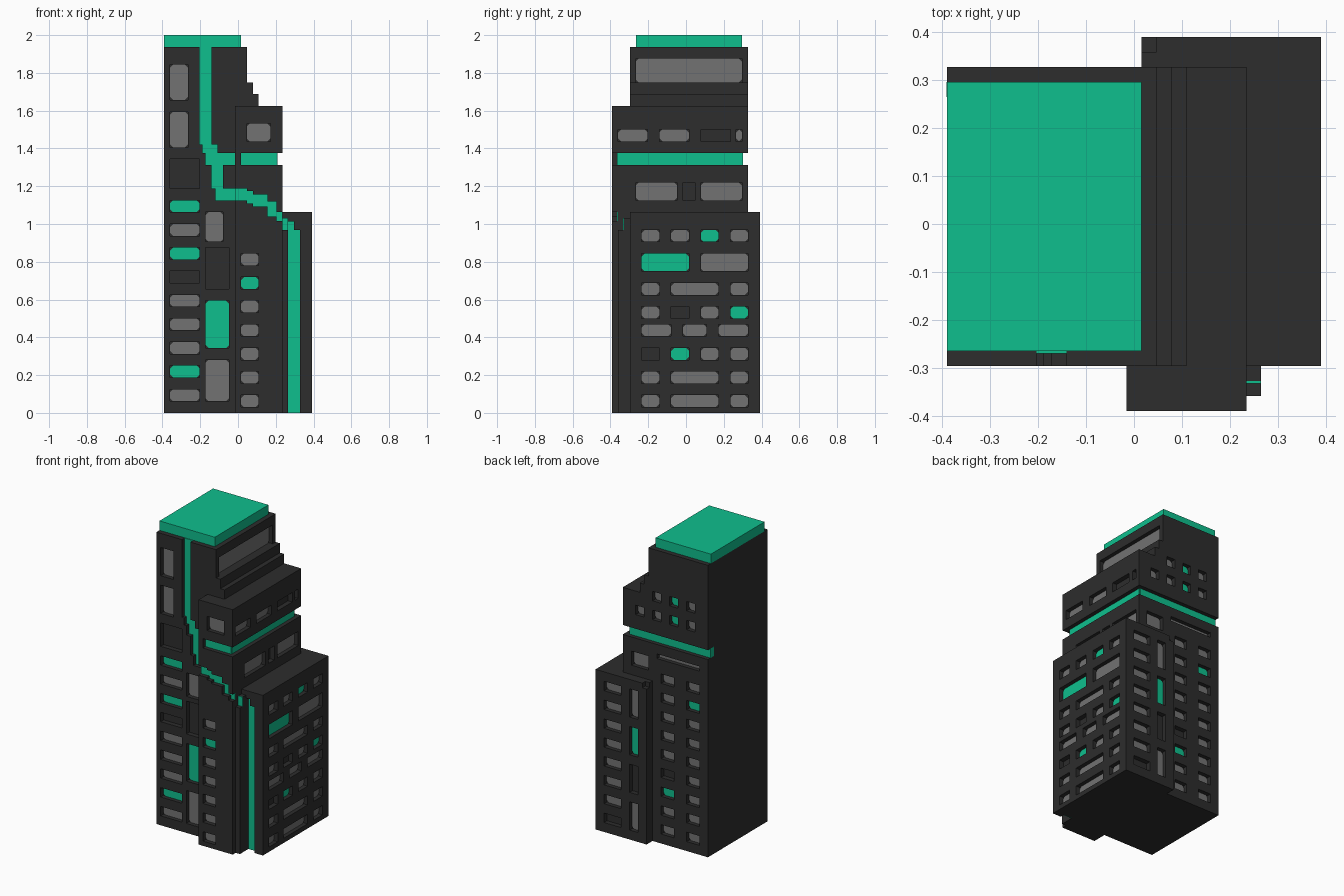
import bpy, bmesh

if "Cube" in bpy.data.objects:
    bpy.data.objects.remove(bpy.data.objects["Cube"], do_unlink=True)

U = 2 / 64          # grid unit: the building is 25 x 25 x 64 units
HALF = 12.5
PANE = 0.15         # pane thickness in units


def material(name, rgb):
    m = bpy.data.materials.new(name)
    m.use_nodes = True
    m.diffuse_color = (*rgb, 1)
    b = m.node_tree.nodes["Principled BSDF"]
    b.inputs["Base Color"].default_value = (*rgb, 1)
    b.inputs["Roughness"].default_value = 0.8
    return m


DARK = material("charcoal", (0.026, 0.026, 0.026))
GREY = material("grey glass", (0.17, 0.17, 0.17))
GREEN = material("green", (0.0048, 0.52, 0.27))


def prism(bm, pts, axis, lo, hi):
    """Extrude a 2D outline (grid units) along an axis."""
    def pos(p, d):
        a, b = p
        x, y, z = {"x": (d, a, b), "y": (a, d, b), "z": (a, b, d)}[axis]
        return ((x - HALF) * U, (y - HALF) * U, z * U)
    bottom = [bm.verts.new(pos(p, lo)) for p in pts]
    top = [bm.verts.new(pos(p, hi)) for p in pts]
    n = len(pts)
    faces = [bm.faces.new(bottom), bm.faces.new(top)]
    for i in range(n):
        j = (i + 1) % n
        faces.append(bm.faces.new((bottom[i], bottom[j], top[j], top[i])))
    bmesh.ops.recalc_face_normals(bm, faces=faces)


def rect(a0, a1, b0, b1, c=0):
    """Rectangle outline, optionally with cut corners."""
    if not c:
        return [(a0, b0), (a1, b0), (a1, b1), (a0, b1)]
    return [(a0 + c, b0), (a1 - c, b0), (a1, b0 + c), (a1, b1 - c),
            (a1 - c, b1), (a0 + c, b1), (a0, b1 - c), (a0, b0 + c)]


def to_object(bm, name, mat):
    me = bpy.data.meshes.new(name)
    bm.to_mesh(me)
    bm.free()
    me.materials.append(mat)
    ob = bpy.data.objects.new(name, me)
    bpy.context.collection.objects.link(ob)
    return ob


def solid(name, pts, axis, lo, hi, mat=DARK):
    bm = bmesh.new()
    prism(bm, pts, axis, lo, hi)
    return to_object(bm, name, mat)


# Main masses
blocks = {
    "tower": solid("tower", [(0, 0), (12, 0), (12, 52), (16, 52), (16, 54), (15, 54),
                             (15, 56), (14, 56), (14, 62), (0, 62)], "y", 3, 23),
    "middle": solid("middle_block", rect(12, 20, 0, 23), "z", 0, 52),
    "low": solid("low_block", [(20, 3), (25, 3), (25, 25), (13, 25), (13, 23), (20, 23)],
                 "z", 0, 34),
    "pilaster": solid("pilaster", rect(20, 21, 1, 3), "z", 0, 33),
}
solid("roof_slab", rect(0, 13, 4, 22), "z", 62, 64, GREEN)

cutters = {k: bmesh.new() for k in blocks}
panes = {"grey": bmesh.new(), "green": bmesh.new()}
FACES = {"front": ("y", 1), "back": ("y", -1), "side": ("x", -1)}


def cut(block, face, s, r):
    """Recess one unit deep in a wall whose surface is at s."""
    axis, d = FACES[face]
    prism(cutters[block], rect(*r), axis, *sorted((s - 0.4 * d, s + d)))


def pane(face, s, r, col, chamfer=0.0):
    axis, d = FACES[face]
    prism(panes[col], rect(*r, chamfer), axis, *sorted((s + d, s + d * (1 - PANE))))


def windows(names, face, s, rows):
    """rows: (a0, a1, z0, z1, colour); colour None leaves a dark niche."""
    for a0, a1, z0, z1, col in rows:
        for n in names.split():
            cut(n, face, s, (a0, a1, z0, z1))
        if col:
            pane(face, s, (a0, a1, z0, z1), col, 0.5)


G, E, N = "grey", "green", None

# Tower front windows
windows("tower", "front", 3, [(1, 4, 53, 59, G), (1, 4, 45, 51, G), (1, 6, 38, 43, N),
                              (7, 11, 2, 9, G), (7, 11, 11, 19, E), (7, 11, 21, 28, N),
                              (7, 10, 29, 34, G)])
windows("tower", "front", 3, [(1, 6, 2 + 4 * r, 4 + 4 * r, c) for r, c in
                              enumerate((G, E, G, G, G, N, E, G, E))])
# Middle block front windows
windows("middle", "front", 0, [(13, 16, 1 + 4 * r, 3 + 4 * r, E if r == 5 else G)
                               for r in range(7)])
windows("middle", "front", 0, [(14, 18, 46, 49, G)])

# Side windows, upper floors
windows("tower", "side", 14, [(4, 22, 56, 60, G)])
windows("middle", "side", 20, [(1, 6, 46, 48, G), (8, 13, 46, 48, G), (15, 20, 46, 48, N),
                               (21, 22, 46, 48, G), (4, 11, 36, 39, G), (12, 14, 36, 39, N),
                               (15, 22, 36, 39, G)])
# Side windows, low block
four = [(5, 8), (10, 13), (15, 18), (20, 23)]
wide = [(5, 8), (10, 18), (20, 23)]
floors = [(1, 3, wide, (G, G, G)), (5, 7, wide, (G, G, G)), (9, 11, four, (N, E, G, G)),
          (13, 15, [(5, 10), (12, 16), (18, 23)], (G, G, G)), (16, 18, four, (G, N, G, E)),
          (20, 22, wide, (G, G, G)), (24, 27, [(5, 13), (15, 23)], (E, G)),
          (29, 31, four, (G, G, E, G))]
for z0, z1, spans, cols in floors:
    windows("low", "side", 25, [(a, b, z0, z1, c) for (a, b), c in zip(spans, cols)])

# Back windows
windows("low", "back", 25, [(19, 23, 2 + 4 * r, 4 + 4 * r, G if r else N) for r in range(8)])
windows("low", "back", 25, [(15, 17, 2 + 8 * r, 8 + 8 * r, c)
                            for r, c in enumerate((G, N, E, G))])
for r in range(9):
    windows("tower", "back", 23, [(2, 5, 2 + 4 * r, 4 + 4 * r, E if r == 7 else G),
                                  (8, 11, 2 + 4 * r, 4 + 4 * r, {2: E, 3: N}.get(r, G))])
cut("tower", "back", 23, (2, 12, 39, 40))
pane("back", 23, (2, 12, 39, 40), G)
windows("middle", "back", 23, [(14, 18, 36, 39, G)])
for i, owner in ((3, "tower"), (7, "tower"), (11, "tower middle"), (15, "middle")):
    for z in (47, 51):
        if not (i == 15 and z == 51):
            windows(owner, "back", 23, [(i, i + 2, z, z + 2, E if i == 7 else G)])

# Winding green groove running down the front
groove = {
    ("tower", 3): [(6, 8, 45.5, 62), (6.5, 9, 44, 45.5), (7, 12, 42, 44),
                   (8, 10, 38, 42), (8.7, 12, 36, 38)],
    ("middle", 0): [(12, 14, 36, 38), (14, 15, 35.5, 37.6), (15, 17.5, 35, 37),
                    (17.5, 19, 33.3, 35.8), (19, 20, 32.5, 34)],
    ("pilaster", 1): [(20, 21, 31, 33)],
    ("low", 3): [(21, 22, 0, 32.4), (22, 23, 0, 31)],
}
for (block, s), parts in groove.items():
    for a0, a1, z0, z1 in parts:
        pane("front", s, (a0, a1, z0, z1), E)
        cut(block, "front", s, (a0, a1, z0 - 0.5 if z0 == 0 else z0,
                                z1 + 0.5 if z1 == 62 else z1))

# Recessed green band around the upper floors
cut("middle", "front", 0, (13, 19.5, 42, 44))
cut("middle", "side", 20, (-0.5, 23.5, 42, 44))
cut("middle", "back", 23, (11.5, 19.5, 42, 44))
cut("tower", "back", 23, (-0.5, 12.5, 42, 44))
pane("front", 0, (13, 19, 42, 44), E)
pane("side", 20, (1, 22, 42, 44), E)
pane("back", 23, (0, 19, 42, 44), E)
prism(panes[E], rect(21, 22, 42, 44), "x", -0.03, 0.1)

# Missing top corner of the low block
prism(cutters["low"], rect(12.5, 14, 24, 25.5), "z", 33, 34.5)

# Carve the recesses, then drop the cutters
for key, ob in blocks.items():
    cutter = to_object(cutters[key], key + "_cutter", DARK)
    cutter.hide_render = True
    mod = ob.modifiers.new("recesses", "BOOLEAN")
    mod.operation = "DIFFERENCE"
    mod.solver = "EXACT"
    mod.use_self = True
    mod.object = cutter
    bpy.context.view_layer.update()
    graph = bpy.context.evaluated_depsgraph_get()
    carved = bpy.data.meshes.new_from_object(ob.evaluated_get(graph))
    ob.modifiers.clear()
    ob.data = carved
    carved.materials.clear()
    carved.materials.append(DARK)
    bpy.data.objects.remove(cutter, do_unlink=True)

to_object(panes[G], "grey_window_panes", GREY)
to_object(panes[E], "green_panes_and_stripes", GREEN)
